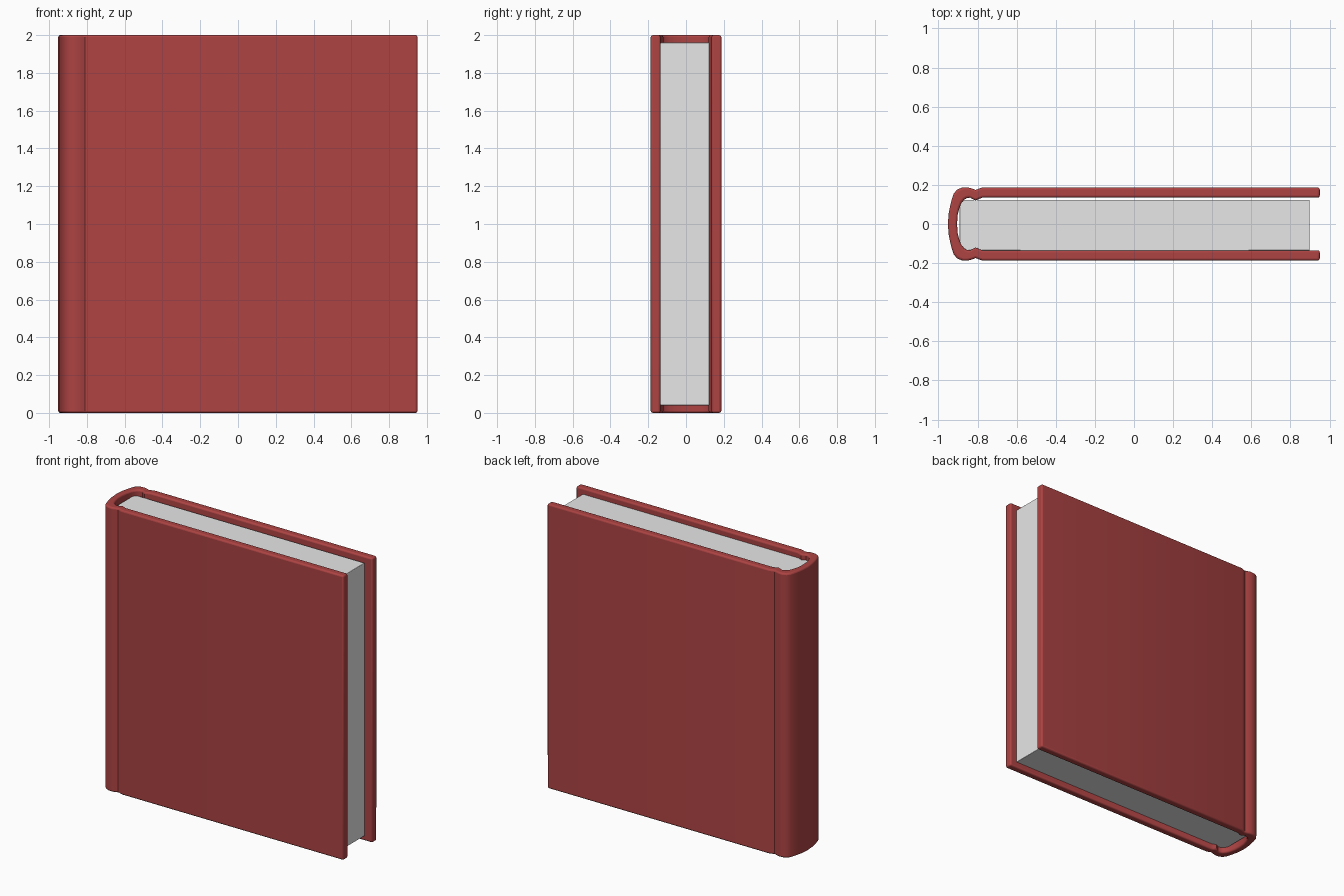
import bpy, bmesh, math

cube = bpy.data.objects.get("Cube")
if cube:
    bpy.data.objects.remove(cube, do_unlink=True)


def material(name, rgb):
    mat = bpy.data.materials.new(name)
    mat.use_nodes = True
    mat.diffuse_color = (*rgb, 1)
    mat.node_tree.nodes["Principled BSDF"].inputs["Base Color"].default_value = (*rgb, 1)
    return mat


def finish(name, bm, mat, bevel, limit):
    """Turn a bmesh into a bevelled, smooth-shaded object."""
    bmesh.ops.recalc_face_normals(bm, faces=bm.faces)
    mesh = bpy.data.meshes.new(name)
    bm.to_mesh(mesh)
    bm.free()
    mesh.materials.append(mat)
    obj = bpy.data.objects.new(name, mesh)
    bpy.context.collection.objects.link(obj)
    mod = obj.modifiers.new("Rounded edges", "BEVEL")
    mod.width, mod.segments = bevel, 3
    mod.limit_method, mod.angle_limit = "ANGLE", math.radians(limit)
    bpy.ops.object.select_all(action="DESELECT")
    obj.select_set(True)
    bpy.context.view_layer.objects.active = obj
    bpy.ops.object.shade_smooth_by_angle(angle=math.radians(40))
    return obj


red = material("red cloth", (0.42, 0.056, 0.056))
paper = material("white paper", (0.8, 0.8, 0.8))

# Cover: one continuous band of board, hinge groove and rounded spine
outer = [(0.95, 0.187), (-0.775, 0.187), (-0.793, 0.181), (-0.81, 0.174),
         (-0.827, 0.181), (-0.85, 0.187), (-0.877, 0.187), (-0.905, 0.176),
         (-0.922, 0.155), (-0.935, 0.115), (-0.947, 0.06), (-0.952, 0)]
inner = [(0.95, 0.135), (-0.775, 0.135), (-0.793, 0.128), (-0.81, 0.12),
         (-0.827, 0.128), (-0.838, 0.135), (-0.855, 0.132), (-0.868, 0.125),
         (-0.882, 0.108), (-0.892, 0.085), (-0.902, 0.045), (-0.905, 0)]


def mirrored(half):
    return half + [(x, -y) for x, y in reversed(half[:-1])]


bm = bmesh.new()
rows = [[bm.verts.new((x, y, 0)) for x, y in mirrored(side)] for side in (outer, inner)]
for i in range(len(rows[0]) - 1):
    bm.faces.new((rows[0][i], rows[0][i + 1], rows[1][i + 1], rows[1][i]))
new = bmesh.ops.extrude_face_region(bm, geom=bm.faces[:])["geom"]
bmesh.ops.translate(bm, vec=(0, 0, 2),
                    verts=[v for v in new if isinstance(v, bmesh.types.BMVert)])
finish("cover", bm, red, 0.011, 60)

# Page block, set in from the cover edges
bm = bmesh.new()
bmesh.ops.create_cube(bm, size=1)
bmesh.ops.scale(bm, vec=(1.79, 0.26, 1.92), verts=bm.verts)
bmesh.ops.translate(bm, vec=(0.003, -0.006, 1), verts=bm.verts)
finish("pages", bm, paper, 0.004, 30)
